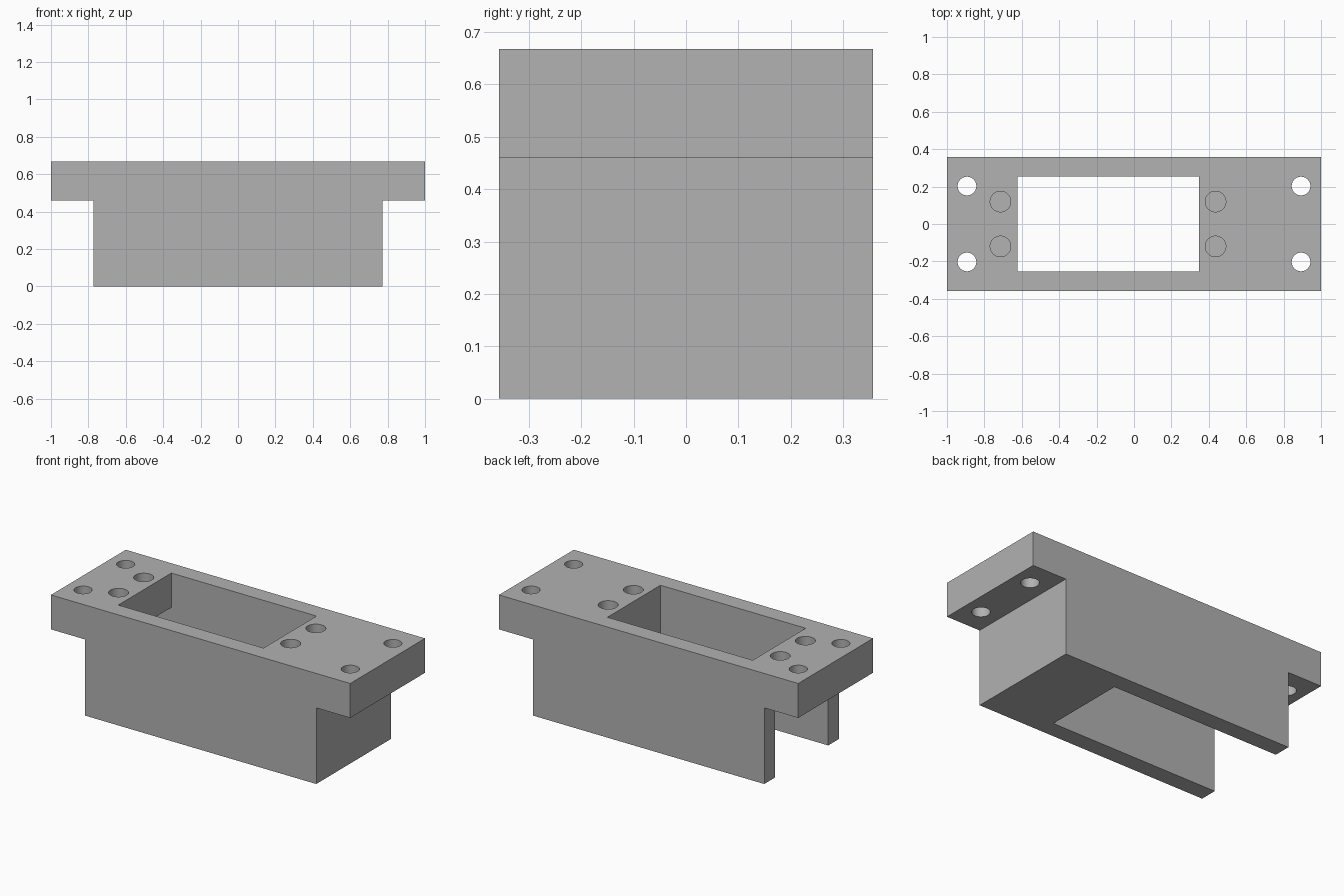
import bpy
import bmesh
from mathutils import Matrix

cube = bpy.data.objects.get("Cube")
if cube:
    bpy.data.objects.remove(cube, do_unlink=True)

HEIGHT, FLANGE_Z = 0.668, 0.46
HALF_DEPTH, BODY_X = 0.357, 0.773
WINDOW_LEFT, WINDOW_RIGHT, WINDOW_Y = -0.623, 0.348, 0.253

grey = bpy.data.materials.new("plain grey")
grey.use_nodes = True
grey.diffuse_color = (0.445, 0.445, 0.445, 1)
grey.node_tree.nodes["Principled BSDF"].inputs["Base Color"].default_value = grey.diffuse_color


def make_object(name, bm):
    bmesh.ops.recalc_face_normals(bm, faces=bm.faces)
    mesh = bpy.data.meshes.new(name)
    bm.to_mesh(mesh)
    bm.free()
    mesh.materials.append(grey)
    obj = bpy.data.objects.new(name, mesh)
    bpy.context.collection.objects.link(obj)
    return obj


def prism(name, profile, half_depth):
    """Extrude an x-z outline evenly along y."""
    bm = bmesh.new()
    face = bm.faces.new([bm.verts.new((x, -half_depth, z)) for x, z in profile])
    extruded = bmesh.ops.extrude_face_region(bm, geom=[face])["geom"]
    verts = [v for v in extruded if isinstance(v, bmesh.types.BMVert)]
    bmesh.ops.translate(bm, verts=verts, vec=(0, 2 * half_depth, 0))
    return make_object(name, bm)


def hole_cutter(name, centres, radius, bottom):
    """Upright cylinders at each x position, mirrored in y."""
    bm = bmesh.new()
    top = HEIGHT + 0.1
    for x, y in centres:
        for side in (-1, 1):
            bmesh.ops.create_cone(
                bm, cap_ends=True, segments=48, radius1=radius, radius2=radius,
                depth=top - bottom,
                matrix=Matrix.Translation((x, side * y, (top + bottom) / 2)))
    return make_object(name, bm)


# T-shaped block: body with a mounting flange at each end
half = [(BODY_X, 0), (BODY_X, FLANGE_Z), (1, FLANGE_Z), (1, HEIGHT)]
block = prism("mounting_block", half + [(-x, z) for x, z in reversed(half)], HALF_DEPTH)

# Window through the top joined to a channel open at the right end
pocket = prism("pocket_cutter", [
    (-1.1, -0.1), (WINDOW_RIGHT, -0.1), (WINDOW_RIGHT, HEIGHT + 0.1),
    (WINDOW_LEFT, HEIGHT + 0.1), (WINDOW_LEFT, FLANGE_Z), (-1.1, FLANGE_Z)], WINDOW_Y)

# Through holes in the flanges and blind holes beside the window
through = hole_cutter("flange_hole_cutter", [(-0.893, 0.203), (0.893, 0.203)], 0.05, 0.3)
blind = hole_cutter("blind_hole_cutter", [(-0.714, 0.12), (0.436, 0.12)], 0.055, 0.5)

bpy.context.view_layer.objects.active = block
for cutter in (pocket, through, blind):
    cut = block.modifiers.new(cutter.name, "BOOLEAN")
    cut.operation = "DIFFERENCE"
    cut.solver = "EXACT"
    cut.object = cutter
    bpy.ops.object.modifier_apply(modifier=cut.name)
    bpy.data.objects.remove(cutter, do_unlink=True)

# Smooth hole walls, crisp block edges
bpy.ops.object.select_all(action="DESELECT")
block.select_set(True)
bpy.ops.object.shade_smooth_by_angle(angle=0.5)
